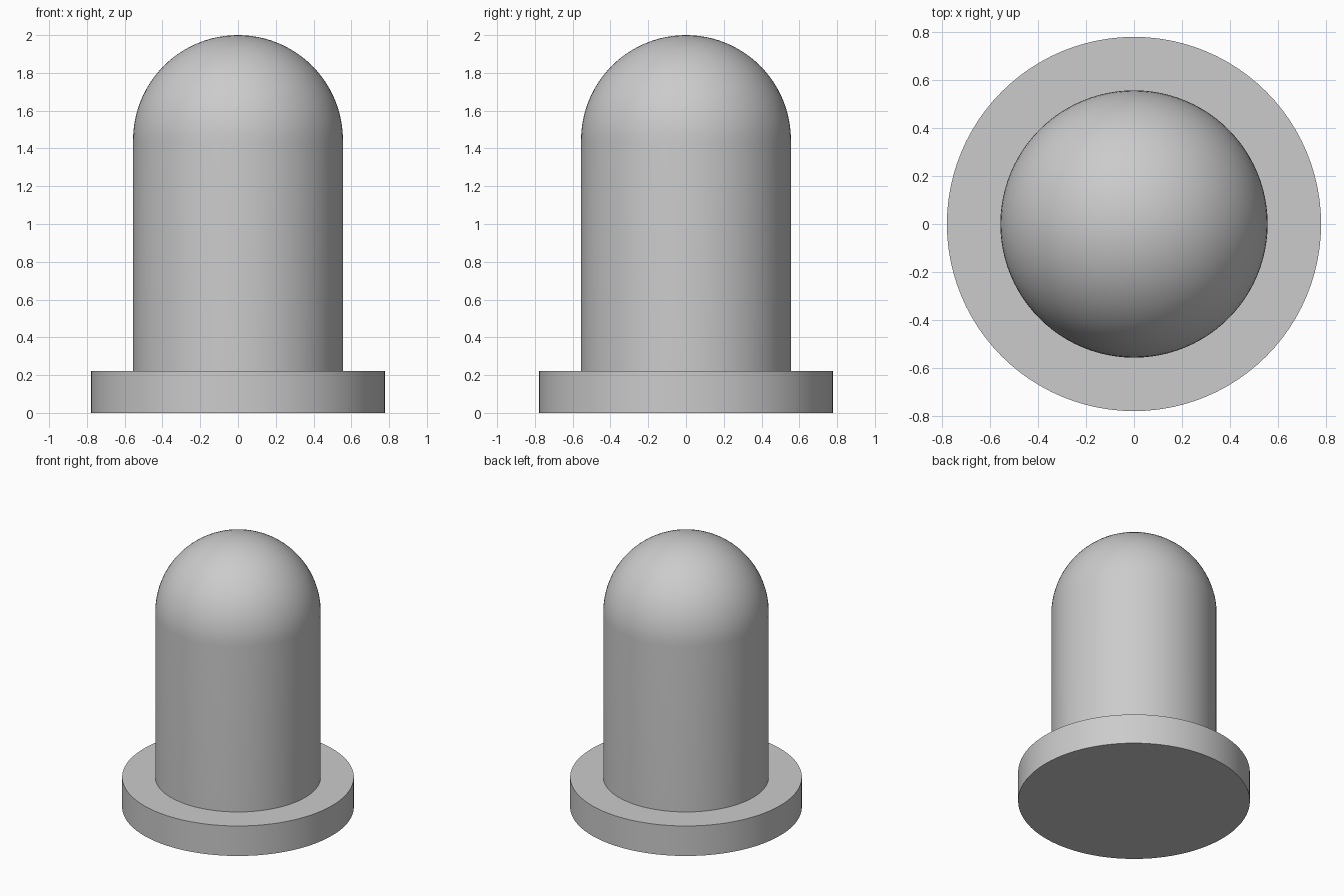
import bpy
import bmesh
import math

cube = bpy.data.objects.get("Cube")
if cube:
    bpy.data.objects.remove(cube, do_unlink=True)

SEGMENTS = 96
DOME_RINGS = 24
UNIT = 2 / 9
BODY_RADIUS = 2.5 * UNIT
BASE_RADIUS = 3.5 * UNIT
BASE_HEIGHT = UNIT
DOME_START = 2 - BODY_RADIUS

grey = bpy.data.materials.new("light grey")
grey.use_nodes = True
colour = (0.6, 0.6, 0.6, 1)
grey.diffuse_color = colour
grey.node_tree.nodes["Principled BSDF"].inputs["Base Color"].default_value = colour


def lathe(name, profile):
    """Spin a (radius, height) profile around the z axis."""
    bm = bmesh.new()
    verts = [bm.verts.new((r, 0, z)) for r, z in profile]
    edges = [bm.edges.new(pair) for pair in zip(verts, verts[1:])]
    bmesh.ops.spin(bm, geom=verts + edges, cent=(0, 0, 0), axis=(0, 0, 1),
                   angle=math.tau, steps=SEGMENTS, use_merge=True)
    bmesh.ops.remove_doubles(bm, verts=bm.verts, dist=0.0001)
    bmesh.ops.recalc_face_normals(bm, faces=bm.faces)
    mesh = bpy.data.meshes.new(name)
    bm.to_mesh(mesh)
    bm.free()
    mesh.materials.append(grey)
    obj = bpy.data.objects.new(name, mesh)
    bpy.context.collection.objects.link(obj)
    bpy.ops.object.select_all(action="DESELECT")
    obj.select_set(True)
    bpy.context.view_layer.objects.active = obj
    bpy.ops.object.shade_smooth_by_angle(angle=math.radians(30))
    return obj


# One continuous revolved solid: flange, straight shaft and rounded top
profile = [(0, 0), (BASE_RADIUS, 0), (BASE_RADIUS, BASE_HEIGHT),
           (BODY_RADIUS, BASE_HEIGHT)]
for i in range(DOME_RINGS + 1):
    a = math.pi / 2 * i / DOME_RINGS
    profile.append((BODY_RADIUS * math.cos(a), DOME_START + BODY_RADIUS * math.sin(a)))
lathe("flanged_domed_pin", profile)
